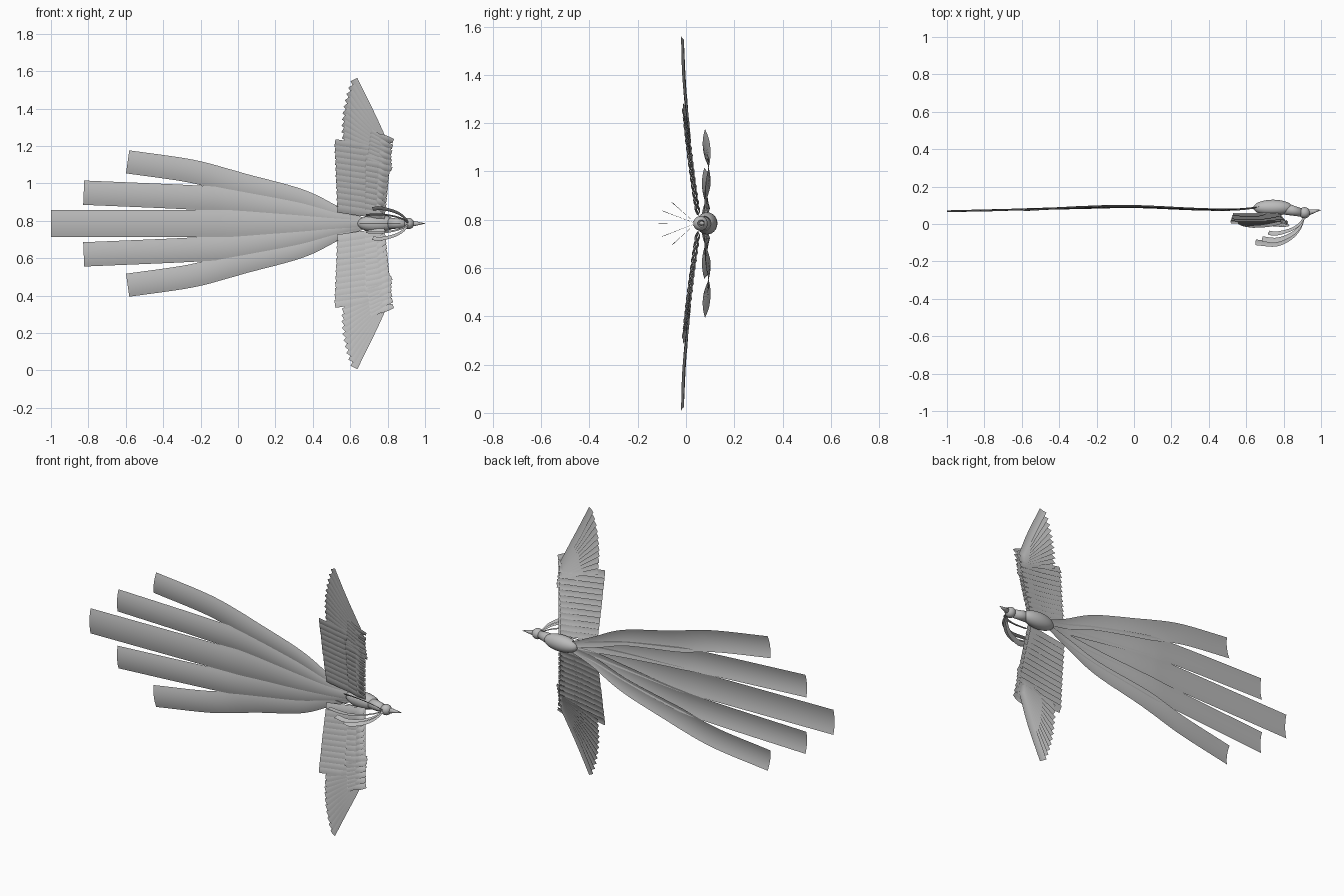
import bpy, bmesh, math
from mathutils import Vector, Matrix

cube = bpy.data.objects.get("Cube")
if cube:
    bpy.data.objects.remove(cube, do_unlink=True)

MID = 0.785  # height of the symmetry plane
Y = Vector((0, 1, 0))

grey = bpy.data.materials.new("plumage_grey")
grey.use_nodes = True
colour = (0.5, 0.5, 0.5, 1)
grey.diffuse_color = colour
grey.node_tree.nodes["Principled BSDF"].inputs["Base Color"].default_value = colour


def finish(name, bm):
    mesh = bpy.data.meshes.new(name)
    for f in bm.faces:
        f.smooth = True
    bm.to_mesh(mesh)
    bm.free()
    mesh.materials.append(grey)
    obj = bpy.data.objects.new(name, mesh)
    bpy.context.collection.objects.link(obj)
    return obj


def spline(points, steps):
    """Smooth path through the points."""
    pts = [Vector(p) for p in points]
    pts = [2 * pts[0] - pts[1]] + pts + [2 * pts[-1] - pts[-2]]
    path = []
    for a, b, c, d in zip(pts, pts[1:], pts[2:], pts[3:]):
        for i in range(steps):
            t = i / steps
            path.append(0.5 * (2 * b + (c - a) * t + (2 * a - 5 * b + 4 * c - d) * t * t
                               + (3 * b - a - 3 * c + d) * t ** 3))
    return path + [pts[-2]]


def feather(bm, points, root, tip, grow=0.5, arch=0.0, tilt=0.0, normal=Y, steps=5, cross=4):
    """Arched strip along a path, widening from root to tip."""
    path = spline(points, steps)
    rows = []
    for i, p in enumerate(path):
        tangent = path[min(i + 1, len(path) - 1)] - path[max(i - 1, 0)]
        side = tangent.cross(normal).normalized()
        w = root + (tip - root) * min(1, i / (len(path) - 1) / grow)
        row = []
        for j in range(cross + 1):
            v = 2 * j / cross - 1
            lift = (arch * (v * v - 1) + tilt * v) * w / tip
            row.append(bm.verts.new(p + side * w * v + normal * lift))
        rows.append(row)
    for r, q in zip(rows, rows[1:]):
        for j in range(cross):
            bm.faces.new((r[j], r[j + 1], q[j + 1], q[j]))


def ball(name, centre, size):
    bm = bmesh.new()
    bmesh.ops.create_uvsphere(bm, u_segments=32, v_segments=20, radius=1)
    bmesh.ops.scale(bm, vec=size, verts=bm.verts)
    bmesh.ops.translate(bm, vec=centre, verts=bm.verts)
    return finish(name, bm)


def taper(name, start, end, r1, r2):
    start, end = Vector(start), Vector(end)
    axis = end - start
    turn = axis.to_track_quat("Z", "Y").to_matrix().to_4x4()
    bm = bmesh.new()
    bmesh.ops.create_cone(bm, cap_ends=True, segments=24, radius1=r1, radius2=r2,
                          depth=axis.length,
                          matrix=Matrix.Translation((start + end) / 2) @ turn)
    return finish(name, bm)


# Body, neck, head and beak
ball("body", (0.743, 0.087, MID), (0.105, 0.043, 0.046))
taper("neck", (0.8, 0.083, MID), (0.9, 0.06, MID), 0.032, 0.022)
ball("head", (0.912, 0.06, MID), (0.03, 0.03, 0.03))
taper("beak", (0.933, 0.062, MID), (1.0, 0.075, MID), 0.016, 0.001)

# Long tail: one middle feather and two mirrored pairs
tail_x = (0.67, 0.53, 0.33, 0.0, -0.25)
tail_y = (0.087, 0.076, 0.08, 0.095, 0.091, 0.073)
tail = {
    "middle": (-1.0, (0, 0, 0, 0, 0, 0), 0.073, (0,)),
    "inner": (-0.825, (0.008, 0.03, 0.07, 0.12, 0.14, 0.165), 0.065, (1, -1)),
    "outer": (-0.59, (0.014, 0.06, 0.14, 0.215, 0.28, 0.33), 0.062, (1, -1)),
}
for layer, (name, (end, rise, width, signs)) in enumerate(tail.items()):
    for s in signs:
        label = {0: "", 1: "_upper", -1: "_lower"}[s]
        bm = bmesh.new()
        points = [(x, y + 0.003 * layer, MID + s * h)
                  for x, y, h in zip(tail_x + (end,), tail_y, rise)]
        feather(bm, points, 0.016, width, 0.62, arch=0.01, steps=8, cross=8)
        finish("tail_feather_" + name + label, bm)


def wing_y(d):
    return 0.066 - 0.17 * d + 0.085 * d * d


def feather_row(name, s, count, root, tip, width, lift):
    """Row of overlapping feathers; root and tip give (x, distance from the middle)."""
    bm = bmesh.new()
    for i in range(count):
        t = i / (count - 1)
        (x0, d0), (x1, d1) = root(t), tip(t)
        points = []
        for k in range(3):
            f = k / 2
            x, d = x0 + (x1 - x0) * f, d0 + (d1 - d0) * f
            bow = 0.004 * math.sin(math.pi * f)
            points.append((x, wing_y(d) + lift - bow, MID + s * d))
        feather(bm, points, width * 0.75, width, 0.4, arch=0.003, tilt=0.006 * s, steps=3)
    finish(name, bm)


# Wings: flight feathers and three rows of coverts
for label, s in (("left", 1), ("right", -1)):
    label += "_wing"
    feather_row(label + "_secondaries", s, 12,
                lambda t: (0.77 + 0.04 * t, 0.045 + 0.34 * t),
                lambda t: (0.532 - 0.014 * t, 0.08 + 0.35 * t), 0.021, 0.0)
    feather_row(label + "_primaries", s, 11,
                lambda t: (0.79, 0.36 + 0.065 * t),
                lambda t: (0.565 - 0.025 * t + 0.08 * t * t, 0.44 + 0.33 * t), 0.02, 0.0)
    feather_row(label + "_main_coverts", s, 11,
                lambda t: (0.785 + 0.03 * t, 0.035 + 0.29 * t),
                lambda t: (0.682, 0.06 + 0.29 * t), 0.018, -0.008)
    feather_row(label + "_tip_coverts", s, 8,
                lambda t: (0.822 - 0.012 * t, 0.29 + 0.14 * t),
                lambda t: (0.69 + 0.02 * t, 0.34 + 0.15 * t), 0.016, -0.008)
    feather_row(label + "_edge_coverts", s, 14,
                lambda t: (0.775 + 0.055 * t, 0.04 + 0.4 * t),
                lambda t: (0.735 + 0.025 * t, 0.06 + 0.405 * t), 0.016, -0.013)

# Crest: five blades fanned behind the head
for k, name in zip(range(-2, 3), ("lower_outer", "lower_inner", "middle",
                                  "upper_inner", "upper_outer")):
    angle = k * math.radians(21)
    size = (1, 0.93, 0.84)[abs(k)]
    short = 0.035 * abs(k)
    out = Vector((0, -math.cos(angle), math.sin(angle)))
    base = Vector((0, 0.04, MID))
    points = [base + out * r * size + Vector((x, 0, 0))
              for x, r in ((0.912, 0.0), (0.885, 0.065), (0.835, 0.115),
                           (0.76, 0.146), (0.65 + short, 0.138))]
    bm = bmesh.new()
    feather(bm, points, 0.004, 0.015, 0.8, arch=0.002,
            normal=Vector((0, math.sin(angle), math.cos(angle))))
    finish("crest_feather_" + name, bm)
